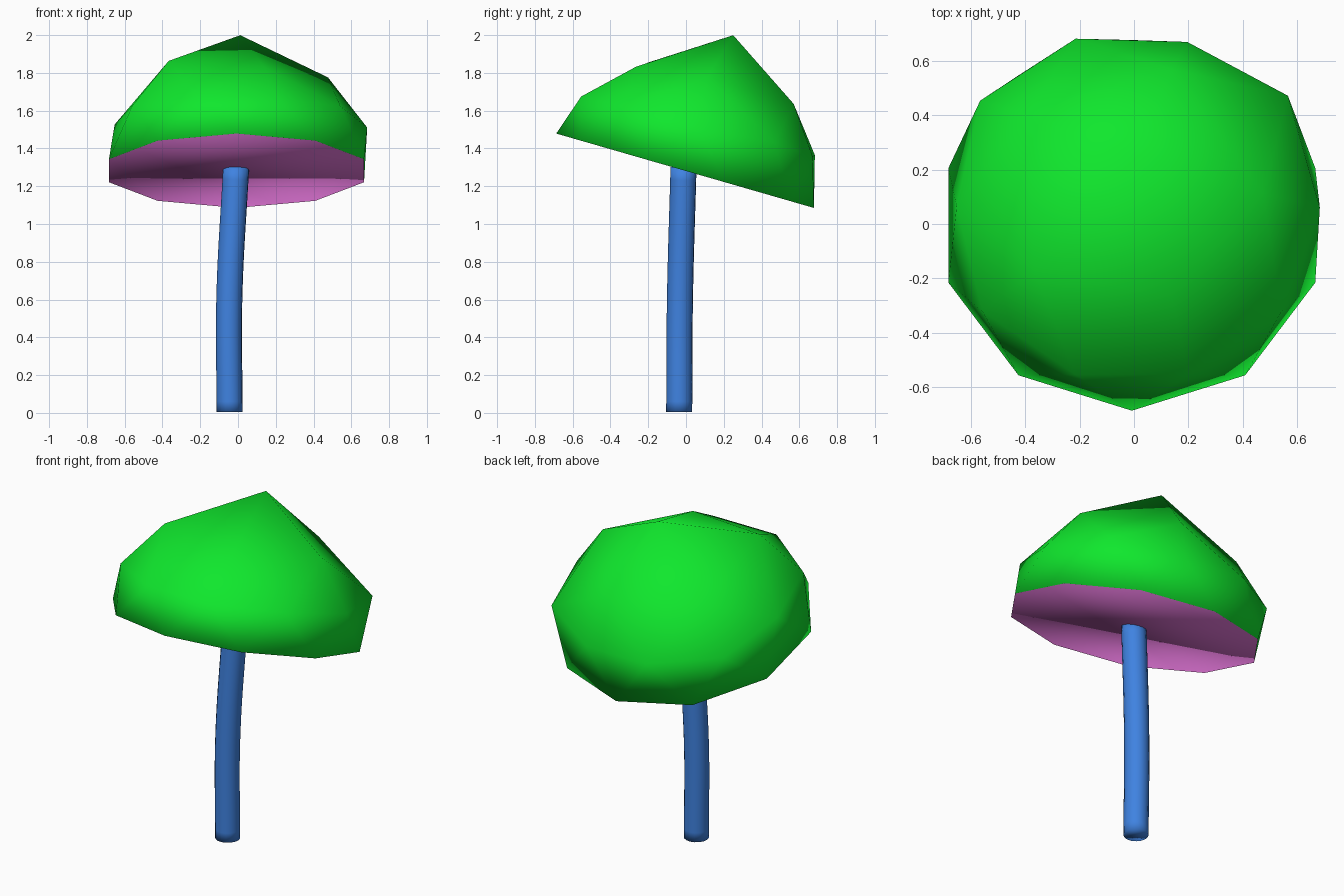
import bpy, bmesh, math
from mathutils import Matrix

if "Cube" in bpy.data.objects:
    bpy.data.objects.remove(bpy.data.objects["Cube"])


def material(name, rgb):
    m = bpy.data.materials.new(name)
    m.diffuse_color = (*rgb, 1)
    m.use_nodes = True
    m.node_tree.nodes["Principled BSDF"].inputs["Base Color"].default_value = m.diffuse_color
    return m


# Cap: upper half of a low icosphere, reshaped ring by ring and tilted
bpy.ops.mesh.primitive_ico_sphere_add(subdivisions=2, radius=1)
cap = bpy.context.object
cap.name = "mushroom_cap"
cap.data.materials.append(material("cap_green", (0.005, 0.8, 0.026)))
cap.data.materials.append(material("gill_purple", (0.64, 0.15, 0.58)))

# (radius, height, turn in degrees) every 36 degrees round each ring
upper = {0: (.485, .507, -3), 2: (.477, .50, 0), 4: (.48, .48, 0), 6: (.483, .512, 6), 8: (.428, .457, 2)}
middle = [(.692, .238), (.71, .275), (.66, .26), (.67, .27), (.69, .25),
          (.645, .255), (.68, .245), (.67, .225), (.67, .225), (.68, .24)]

bm = bmesh.new()
bm.from_mesh(cap.data)
bmesh.ops.delete(bm, geom=[v for v in bm.verts if v.co.z < -0.05], context='VERTS')
for v in bm.verts:
    angle = math.atan2(v.co.y, v.co.x)
    step = round(math.degrees(angle) / 36) % 10
    if v.co.z > 0.95:
        v.co = (0.02, 0.046, 0.76)
        continue
    if v.co.z > 0.7:
        r, h, turn = upper[step]
        angle += math.radians(turn)
    elif v.co.z > 0.2:
        r, h = middle[step]
    else:
        r, h = 0.71, 0
    v.co = (r * math.cos(angle), r * math.sin(angle), h)

# Flat underside
rim = [e for e in bm.edges if e.is_boundary]
for f in bmesh.ops.contextual_create(bm, geom=rim)["faces"]:
    f.material_index = 1
bmesh.ops.recalc_face_normals(bm, faces=bm.faces)
for f in bm.faces:
    f.smooth = True
bm.transform(Matrix.Translation((-0.008, -0.005, 1.282)) @ Matrix.Rotation(math.radians(-16.1), 4, 'X'))
bm.to_mesh(cap.data)
bm.free()

# Stem: gently bent round tube, smooth right round its ends
curve = bpy.data.curves.new("stem", 'CURVE')
curve.dimensions = '3D'
curve.bevel_depth = 0.069
curve.bevel_resolution = 6
curve.use_fill_caps = True
spline = curve.splines.new('BEZIER')
path = [(-.044, -.036, 0.004), (-.046, -.032, .6), (-.010, -.013, 1.3)]
spline.bezier_points.add(len(path) - 1)
for p, co in zip(spline.bezier_points, path):
    p.co = co
    p.handle_left_type = p.handle_right_type = 'AUTO'
stem = bpy.data.objects.new("stem", curve)
bpy.context.collection.objects.link(stem)
curve.materials.append(material("stem_blue", (0.05, 0.225, 0.75)))
bpy.ops.object.select_all(action='DESELECT')
stem.select_set(True)
bpy.context.view_layer.objects.active = stem
bpy.ops.object.convert(target='MESH')
mesh = bpy.context.object.data
bm = bmesh.new()
bm.from_mesh(mesh)
bmesh.ops.remove_doubles(bm, verts=bm.verts, dist=0.0005)
bmesh.ops.recalc_face_normals(bm, faces=bm.faces)
bm.to_mesh(mesh)
bm.free()
bpy.ops.object.shade_smooth()
